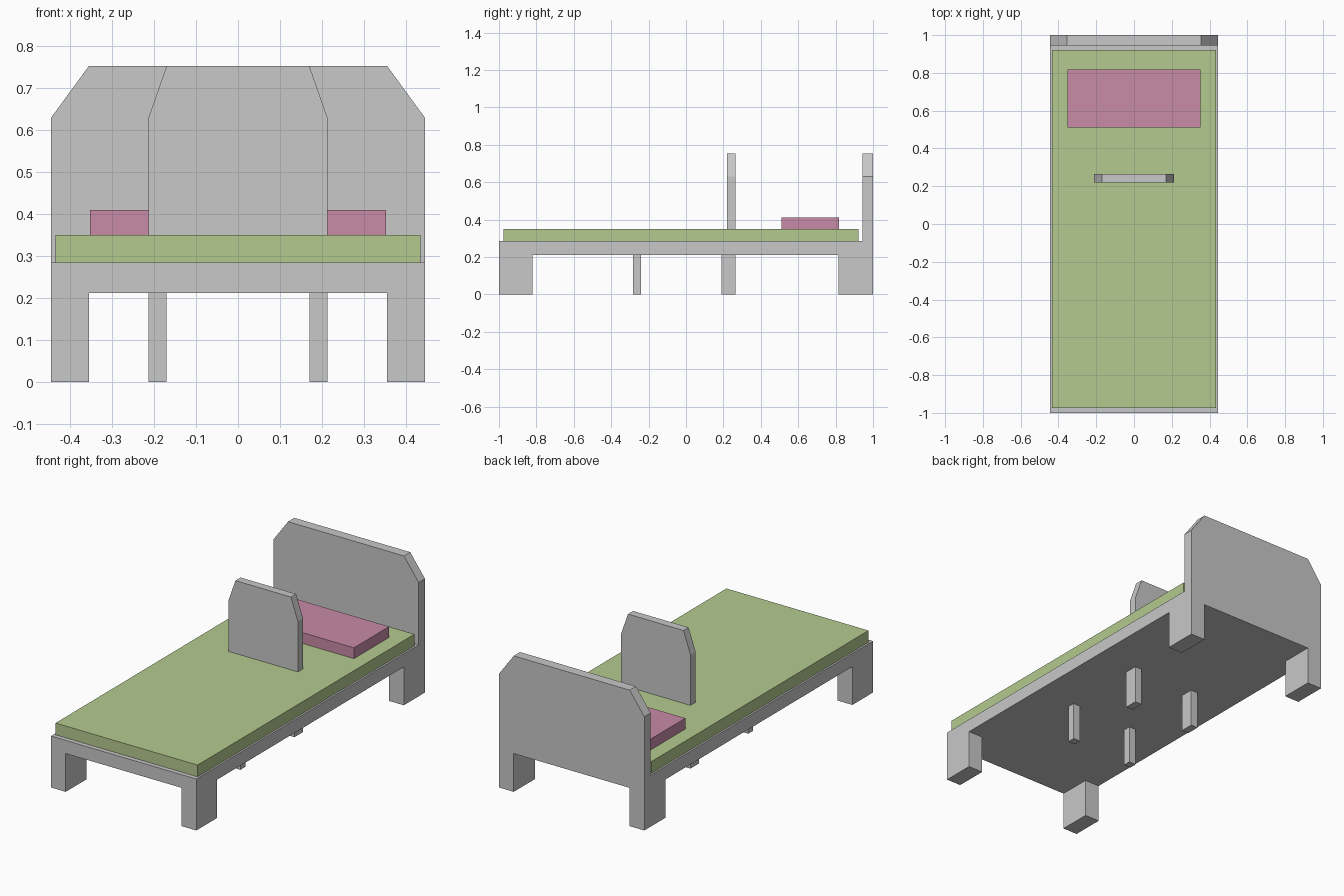
import bpy
import bmesh

cube = bpy.data.objects.get("Cube")
if cube:
    bpy.data.objects.remove(cube, do_unlink=True)


def material(name, rgb):
    mat = bpy.data.materials.new(name)
    mat.use_nodes = True
    mat.diffuse_color = (*rgb, 1)
    mat.node_tree.nodes["Principled BSDF"].inputs["Base Color"].default_value = (*rgb, 1)
    return mat


grey = material("grey", (0.58, 0.58, 0.58))
green = material("soft_green", (0.46, 0.59, 0.275))
pink = material("dusty_pink", (0.58, 0.26, 0.385))


def prism(name, profile, y0, y1, mat):
    """Extrude an x-z outline along y."""
    bm = bmesh.new()
    face = bm.faces.new([bm.verts.new((x, y0, z)) for x, z in profile])
    new = bmesh.ops.extrude_face_region(bm, geom=[face])["geom"]
    verts = [v for v in new if isinstance(v, bmesh.types.BMVert)]
    bmesh.ops.translate(bm, verts=verts, vec=(0, y1 - y0, 0))
    bmesh.ops.recalc_face_normals(bm, faces=bm.faces)
    mesh = bpy.data.meshes.new(name)
    bm.to_mesh(mesh)
    bm.free()
    mesh.materials.append(mat)
    obj = bpy.data.objects.new(name, mesh)
    bpy.context.collection.objects.link(obj)
    return obj


def box(name, x0, x1, y0, y1, z0, z1, mat):
    return prism(name, [(x0, z0), (x1, z0), (x1, z1), (x0, z1)], y0, y1, mat)


def board(name, half, top_half, y0, y1, z0, shoulder, top):
    """Upright panel with chamfered upper corners."""
    side = [(half, z0), (half, shoulder), (top_half, top)]
    prism(name, side + [(-x, z) for x, z in reversed(side)], y0, y1, grey)


def leg_pair(name, inner, outer, y0, y1, height):
    box("left_" + name, inner, outer, y0, y1, 0, height, grey)
    box("right_" + name, -outer, -inner, y0, y1, 0, height, grey)


# Bed frame and legs
box("bed_frame", -0.445, 0.445, -1, 1, 0.212, 0.285, grey)
leg_pair("front_leg", 0.355, 0.445, -1, -0.82, 0.212)
leg_pair("back_leg", 0.355, 0.445, 0.815, 1, 0.212)
board("headboard", 0.445, 0.355, 0.945, 1, 0.285, 0.63, 0.753)

# Bedding
box("mattress", -0.435, 0.435, -0.975, 0.922, 0.285, 0.35, green)
box("pillow", -0.353, 0.353, 0.51, 0.818, 0.35, 0.41, pink)

# Middle upright panel and slim supports below
board("middle_panel", 0.213, 0.17, 0.22, 0.265, 0.35, 0.63, 0.753)
leg_pair("middle_front_leg", 0.17, 0.213, -0.283, -0.24, 0.212)
leg_pair("middle_back_leg", 0.17, 0.213, 0.19, 0.265, 0.212)
